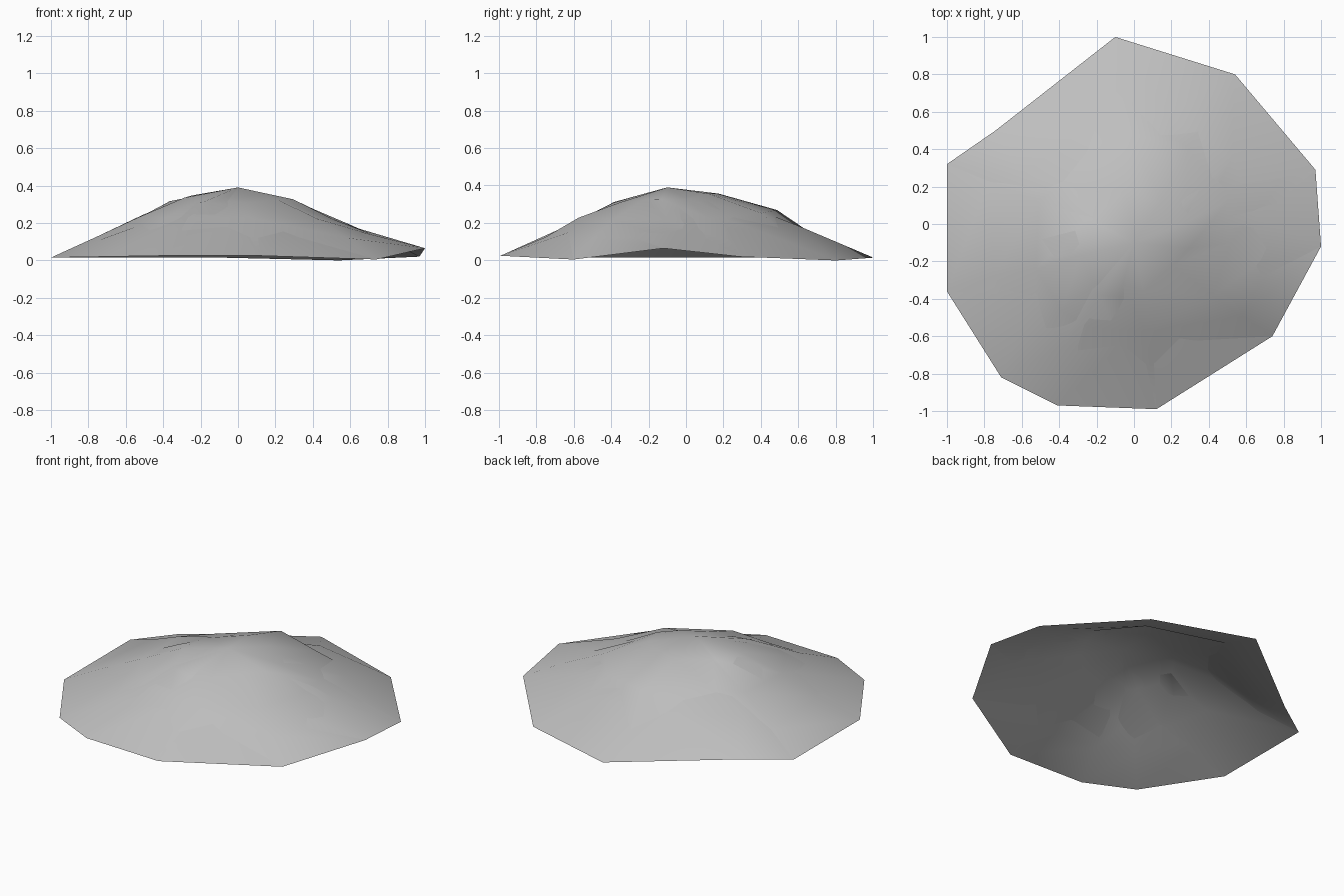
import bpy, bmesh, math, random
from mathutils import Vector

cube = bpy.data.objects.get("Cube")
if cube:
    bpy.data.objects.remove(cube)

random.seed(4)
PEAK = Vector((0, -0.1, 0.39))

# Ground outline, anticlockwise from the back
RIM = [Vector(p) for p in (
    (-0.1, 1, 0.015), (-0.74, 0.5, 0.015), (-1, 0.32, 0.015), (-1, -0.36, 0.015),
    (-0.71, -0.82, 0.02), (-0.41, -0.97, 0.025), (0.12, -0.99, 0.025),
    (0.74, -0.6, 0.005), (1, -0.12, 0.065), (0.97, 0.29, 0.02), (0.54, 0.8, 0))]

# Slope sections from peak to rim as (reach, height)
LEFT = [(0, 0.39), (0.22, 0.345), (0.45, 0.255), (0.75, 0.13), (1, 0.04)]
RIGHT = [(0, 0.39), (0.3, 0.335), (0.52, 0.245), (0.7, 0.15), (1, 0.015)]
BACK = [(0, 0.39), (0.3, 0.355), (0.55, 0.265), (0.75, 0.11), (1, 0.015)]
FRONT = [(0, 0.39), (0.22, 0.325), (0.52, 0.235), (0.83, 0.09), (1, 0.02)]


def sample(profile, t):
    for (a, za), (b, zb) in zip(profile, profile[1:]):
        if t <= b:
            return za + (zb - za) * (t - a) / (b - a)
    return profile[-1][1]


def slope_point(target, t):
    """Point part way from the peak to a rim target, on the blended slope."""
    d = (target - PEAK).to_2d().normalized()
    side = sample(LEFT if d.x > 0 else RIGHT, t)
    end = sample(BACK if d.y > 0 else FRONT, t)
    p = PEAK.lerp(target, t)
    p.z = side * d.x ** 2 + end * d.y ** 2
    return p


def make_mound(name, material, reaches, staggered, jitter):
    bm = bmesh.new()
    n = len(RIM)
    rows = []
    for t in reaches:
        row = []
        for i, point in enumerate(RIM):
            target = point.lerp(RIM[(i + 1) % n], 0.5) if staggered else point
            p = slope_point(target, t)
            p += Vector(random.uniform(-jitter, jitter) for _ in range(2)).to_3d()
            p.z += random.uniform(-jitter, jitter) * 0.25
            row.append(bm.verts.new(p))
        rows.append(row)
    rows.append([bm.verts.new(p) for p in RIM])
    top = bm.verts.new(PEAK)
    for i in range(n):
        j = (i + 1) % n
        bm.faces.new((top, rows[0][i], rows[0][j]))
        for upper, lower in zip(rows, rows[1:]):
            # Staggered columns sit between two rim corners
            bm.faces.new((upper[i], lower[i], lower[j]))
            bm.faces.new((upper[i], lower[j], upper[j]))
    bmesh.ops.recalc_face_normals(bm, faces=bm.faces)
    if sum(f.normal.z for f in bm.faces) < 0:
        bmesh.ops.reverse_faces(bm, faces=bm.faces)
    mesh = bpy.data.meshes.new(name)
    bm.to_mesh(mesh)
    bm.free()
    mesh.materials.append(material)
    for face in mesh.polygons:
        face.use_smooth = True
    obj = bpy.data.objects.new(name, mesh)
    bpy.context.collection.objects.link(obj)
    return obj


stone = bpy.data.materials.new("grey stone")
stone.use_nodes = True
colour = (0.52, 0.52, 0.52, 1)
stone.diffuse_color = colour
stone.node_tree.nodes["Principled BSDF"].inputs["Base Color"].default_value = colour

# Two open rock skins that cross each other in ragged patches
make_mound("rock_mound", stone, (0.27, 0.53, 0.76), False, 0.03)
make_mound("rock_patches", stone, (0.33, 0.65), True, 0.04)
